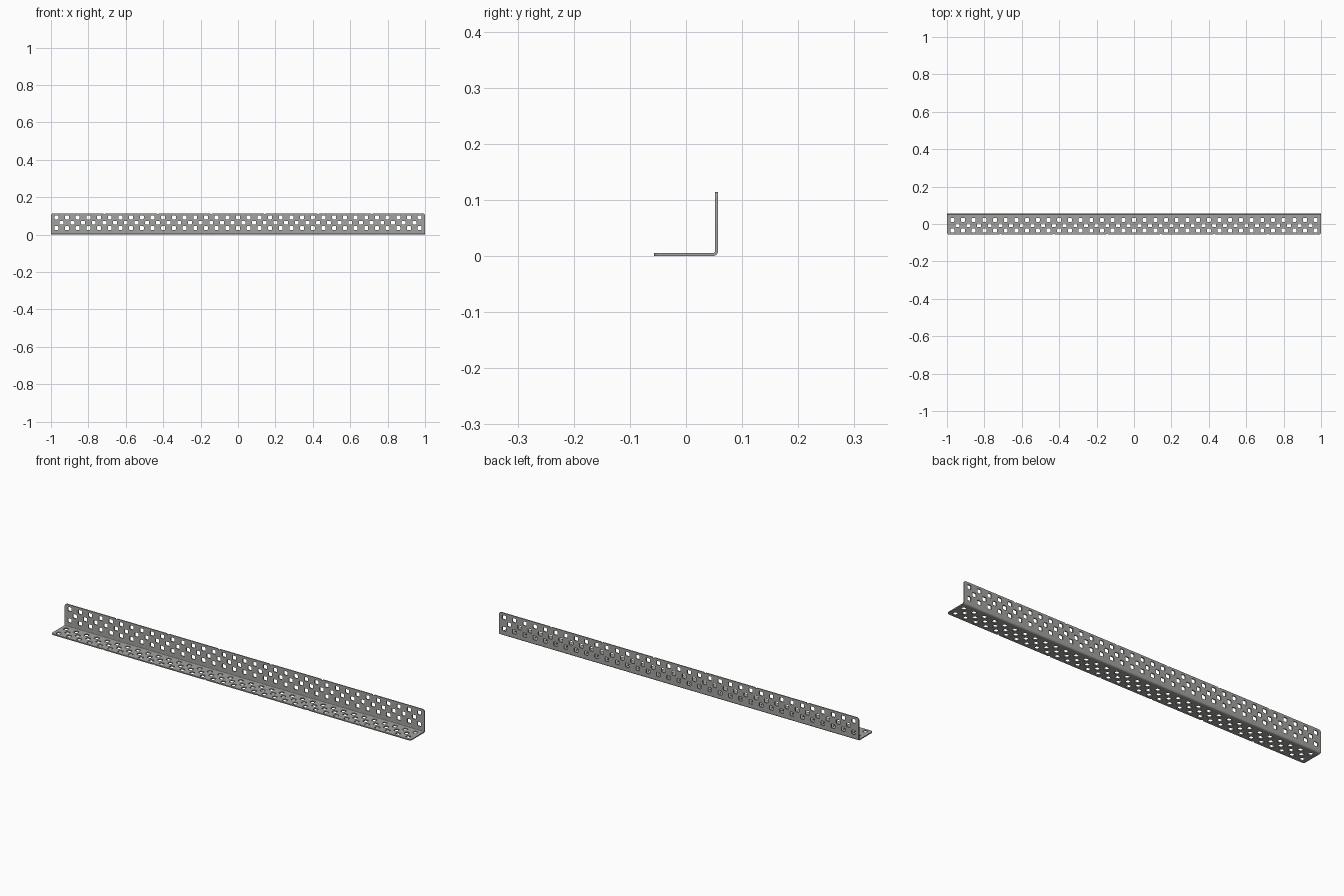
import bpy, bmesh, math
from mathutils import Matrix, Vector

cube = bpy.data.objects.get("Cube")
if cube:
    bpy.data.objects.remove(cube, do_unlink=True)

COUNT = 35                  # holes along the length
PITCH = 2 / COUNT
WIDTH = 2 * PITCH           # width of each flange
THICK = 0.0054
BEND = 0.009                # outer radius of the fold
HOLE = 0.0104               # half the hole width
OUTER_ROW = WIDTH - 0.0218

steel = bpy.data.materials.new("grey steel")
steel.use_nodes = True
colour = (0.36, 0.37, 0.35, 1)
steel.diffuse_color = colour
steel.node_tree.nodes["Principled BSDF"].inputs["Base Color"].default_value = colour


def arc(cx, cy, r, start, end, steps):
    angles = [math.radians(start + (end - start) * i / steps) for i in range(steps + 1)]
    return [(cx + r * math.cos(a), cy + r * math.sin(a)) for a in angles]


def hole(cx, cy):
    """Square hole with rounded corners."""
    r = HOLE * 0.35
    k = HOLE - r
    points = []
    for i, (sx, sy) in enumerate([(1, 1), (-1, 1), (-1, -1), (1, -1)]):
        points += arc(cx + sx * k, cy + sy * k, r, 90 * i, 90 * i + 90, 2)
    return points


def outline():
    """Flange edge: rounded free corners, small notch after every fifth hole."""
    r = 0.012
    points = [(-1, BEND), (1, BEND)] + arc(1 - r, WIDTH - r, r, 0, 90, 4)
    for i in range(6):
        x = (2.5 - i) * 5 * PITCH
        points += [(x + 0.006, WIDTH), (x, WIDTH - 0.006), (x - 0.006, WIDTH)]
    return points + arc(r - 1, WIDTH - r, r, 90, 180, 4)


def finish(name, bm):
    bmesh.ops.recalc_face_normals(bm, faces=bm.faces)
    mesh = bpy.data.meshes.new(name)
    bm.to_mesh(mesh)
    bm.free()
    mesh.materials.append(steel)
    obj = bpy.data.objects.new(name, mesh)
    bpy.context.collection.objects.link(obj)
    bpy.ops.object.select_all(action='DESELECT')
    obj.select_set(True)
    bpy.context.view_layer.objects.active = obj
    bpy.ops.object.shade_smooth_by_angle(angle=math.radians(30))


def flange(name, matrix):
    """Perforated sheet: filled flat curve given thickness."""
    curve = bpy.data.curves.new(name + "_profile", 'CURVE')
    curve.dimensions = '2D'
    curve.fill_mode = 'BOTH'
    curve.extrude = THICK / 2
    loops = [outline()]
    for row in range(3):
        stagger = row % 2
        for i in range(COUNT - stagger):
            x = -1 + PITCH * (i + 0.5 + stagger / 2)
            loops.append(hole(x, OUTER_ROW - row * PITCH / 2))
    for loop in loops:
        spline = curve.splines.new('POLY')
        spline.points.add(len(loop) - 1)
        for point, (x, y) in zip(spline.points, loop):
            point.co = (x, y, 0, 1)
        spline.use_cyclic_u = True
    helper = bpy.data.objects.new(name + "_profile", curve)
    bpy.context.collection.objects.link(helper)
    graph = bpy.context.evaluated_depsgraph_get()
    mesh = bpy.data.meshes.new_from_object(helper.evaluated_get(graph))
    bm = bmesh.new()
    bm.from_mesh(mesh)
    bpy.data.objects.remove(helper, do_unlink=True)
    bpy.data.curves.remove(curve)
    bpy.data.meshes.remove(mesh)
    bmesh.ops.remove_doubles(bm, verts=bm.verts, dist=0.00001)
    bm.transform(matrix)
    finish(name, bm)


# Two matching flanges
back = WIDTH / 2
flange("bottom_flange", Matrix.Translation((0, back, THICK / 2)) @ Matrix.Rotation(math.pi, 4, 'Z'))
flange("back_flange", Matrix.Translation((0, back - THICK / 2, 0)) @ Matrix.Rotation(math.pi / 2, 4, 'X'))

# Rounded fold joining them
centre = (back - BEND, BEND)
section = arc(*centre, BEND, -90, 0, 6) + arc(*centre, BEND - THICK, 0, -90, 6)
bm = bmesh.new()
face = bm.faces.new([bm.verts.new((-1, y, z)) for y, z in section])
swept = bmesh.ops.extrude_face_region(bm, geom=[face])
verts = [v for v in swept["geom"] if isinstance(v, bmesh.types.BMVert)]
bmesh.ops.translate(bm, verts=verts, vec=Vector((2, 0, 0)))
if face.is_valid and not any(f is not face and set(f.verts) == set(face.verts) for f in bm.faces):
    face.normal_update()
finish("fold", bm)
